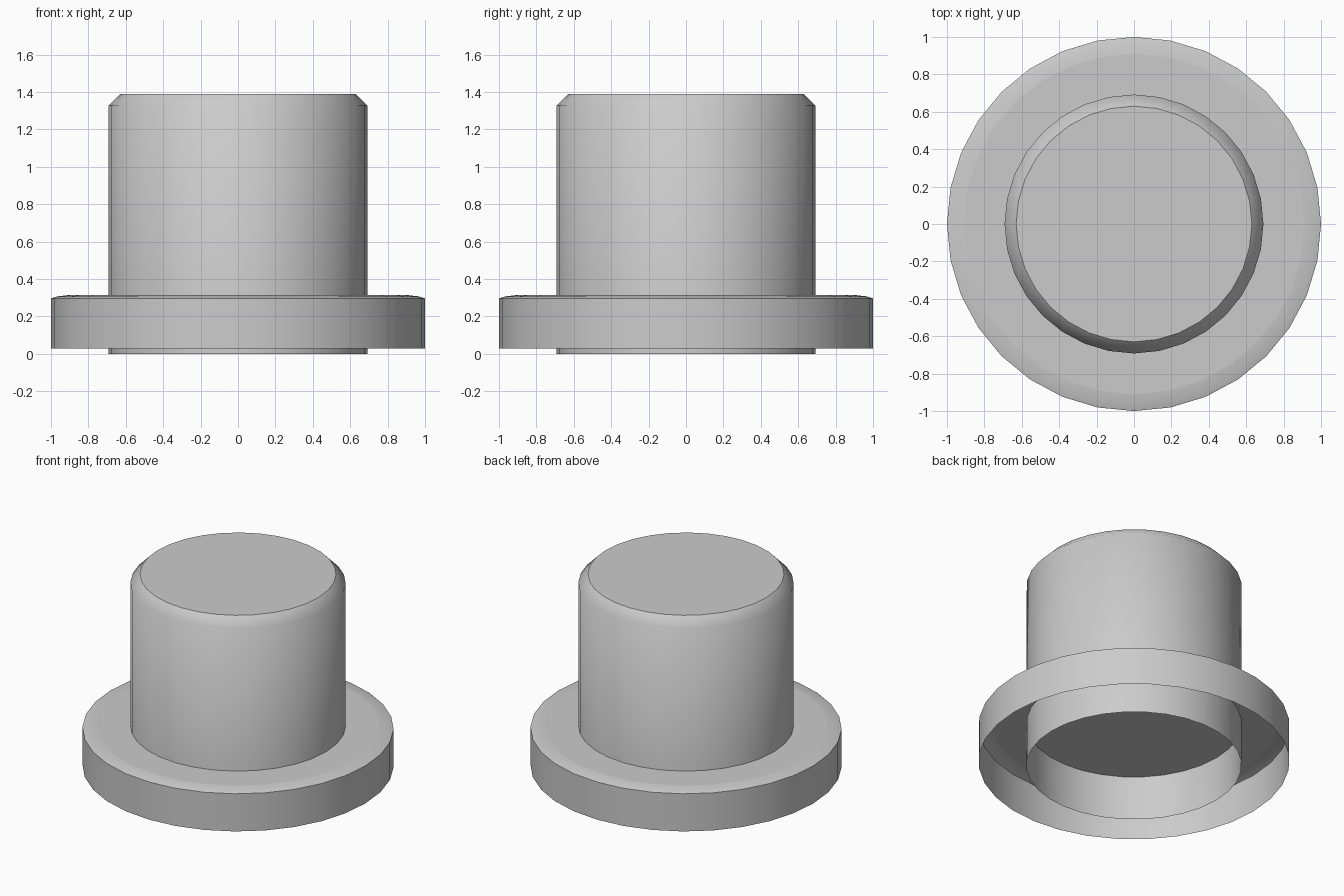
import bpy, bmesh
from math import cos, sin, tau, radians

if "Cube" in bpy.data.objects:
    bpy.data.objects.remove(bpy.data.objects["Cube"])

SIDES = 32


def open_cap(name, profile):
    """Thin shell turned from (radius, z) points, open below and closed on top."""
    bm = bmesh.new()
    rings = [[bm.verts.new((r * cos(tau * i / SIDES), r * sin(tau * i / SIDES), z))
              for i in range(SIDES)] for r, z in profile]
    for low, high in zip(rings, rings[1:]):
        for i in range(SIDES):
            j = (i + 1) % SIDES
            bm.faces.new((low[i], low[j], high[j], high[i])).smooth = True
    bm.faces.new(rings[-1])  # flat lid
    bm.normal_update()
    for e in bm.edges:
        e.smooth = e.calc_face_angle(0) < radians(50)
    mesh = bpy.data.meshes.new(name)
    bm.to_mesh(mesh)
    bm.free()
    obj = bpy.data.objects.new(name, mesh)
    bpy.context.collection.objects.link(obj)
    return obj


# Tall centre button with a chamfered top
open_cap("button", [(0.692, 0), (0.692, 1.327), (0.63, 1.39)])

# Wide hollow base with a softly sloped top edge
open_cap("base_flange", [(1.0, 0.03), (1.0, 0.297), (0.97, 0.307), (0.91, 0.314)])
